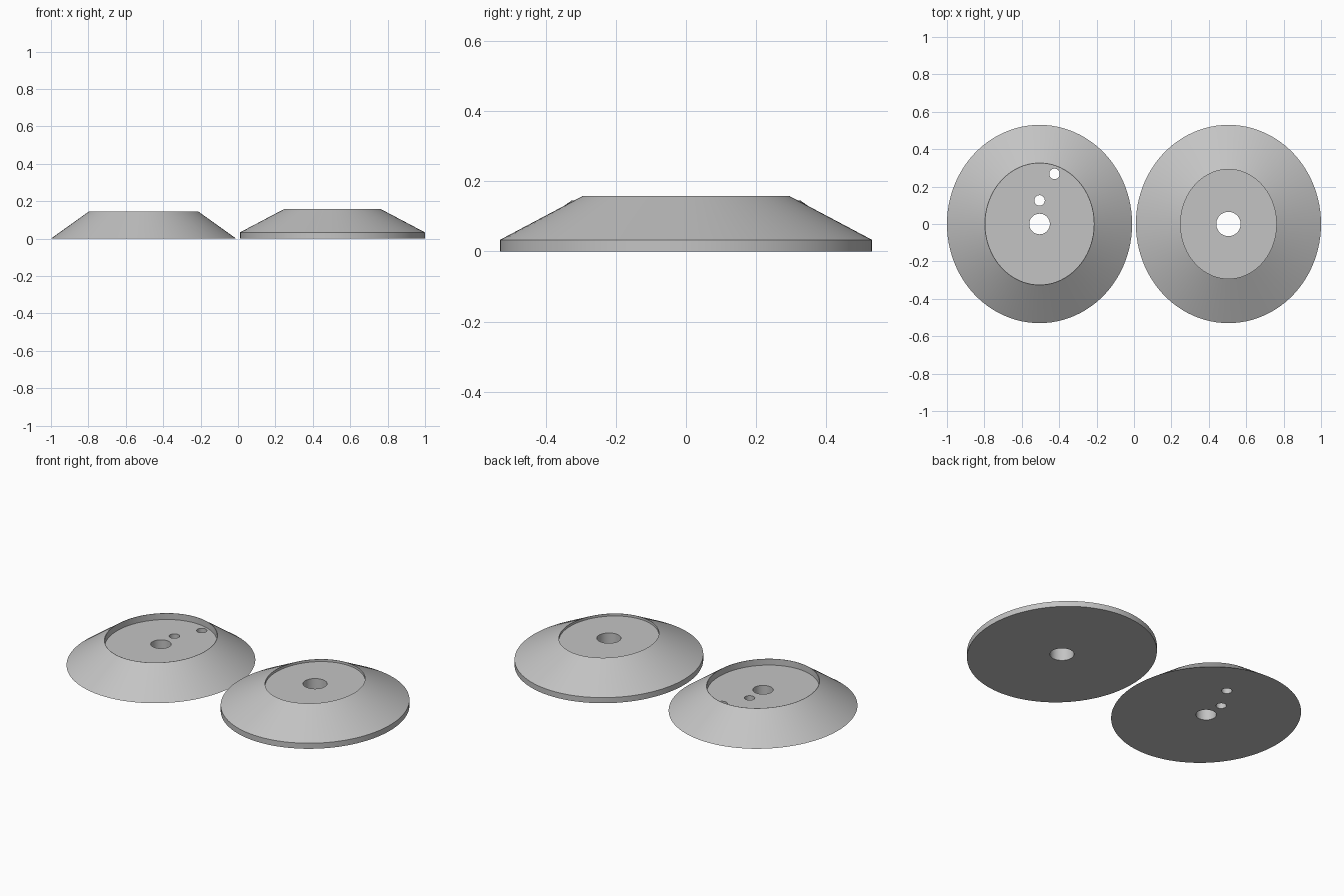
import bpy, bmesh, math

if "Cube" in bpy.data.objects:
    bpy.data.objects.remove(bpy.data.objects["Cube"])

SEG = 96

grey = bpy.data.materials.new("plain grey")
grey.diffuse_color = (0.55, 0.55, 0.55, 1)
grey.use_nodes = True
grey.node_tree.nodes["Principled BSDF"].inputs["Base Color"].default_value = grey.diffuse_color


def stack(name, cx, cy, rings, seg=SEG):
    """Closed solid from elliptical rings (rx, ry, z), capped at both ends."""
    bm = bmesh.new()
    loops = []
    for rx, ry, z in rings:
        loops.append([bm.verts.new((cx + rx * math.cos(2 * math.pi * i / seg),
                                    cy + ry * math.sin(2 * math.pi * i / seg), z))
                      for i in range(seg)])
    for a, b in zip(loops, loops[1:]):
        for i in range(seg):
            j = (i + 1) % seg
            bm.faces.new((a[i], a[j], b[j], b[i]))
    bm.faces.new(loops[0][::-1])
    bm.faces.new(loops[-1])
    bmesh.ops.recalc_face_normals(bm, faces=bm.faces)
    mesh = bpy.data.meshes.new(name)
    bm.to_mesh(mesh)
    bm.free()
    mesh.materials.append(grey)
    obj = bpy.data.objects.new(name, mesh)
    bpy.context.collection.objects.link(obj)
    return obj


def dish(name, cx, rings, depth, holes):
    """Tapered oval disc with a sunken top and round through holes."""
    rx, ry, top = rings[-1]
    body = stack(name, cx, 0, rings + [(rx - 0.002, ry - 0.002, top),
                                       (rx - 0.002, ry - 0.002, top - depth)])
    bpy.context.view_layer.objects.active = body
    body.select_set(True)
    for x, y, r in holes:
        cutter = stack("hole_cutter", x, y, [(r, r, -0.1), (r, r, 0.3)], 48)
        cutter.hide_render = True
        mod = body.modifiers.new("hole", 'BOOLEAN')
        mod.operation = 'DIFFERENCE'
        mod.solver = 'EXACT'
        mod.object = cutter
        bpy.ops.object.modifier_apply(modifier=mod.name)
        bpy.data.objects.remove(cutter)
    bpy.ops.object.shade_smooth_by_angle(angle=math.radians(20))
    body.select_set(False)


# Sharp-edged disc with a centre hole and two pin holes
dish("pinned_disc", -0.505,
     [(0.495, 0.53, 0), (0.292, 0.326, 0.145)], 0.037,
     [(-0.505, 0, 0.055), (-0.505, 0.126, 0.028), (-0.425, 0.268, 0.028)])

# Disc with a straight lower rim and one centre hole
dish("rimmed_disc", 0.505,
     [(0.495, 0.53, 0), (0.495, 0.53, 0.033), (0.258, 0.294, 0.158)], 0.014,
     [(0.505, 0, 0.065)])
